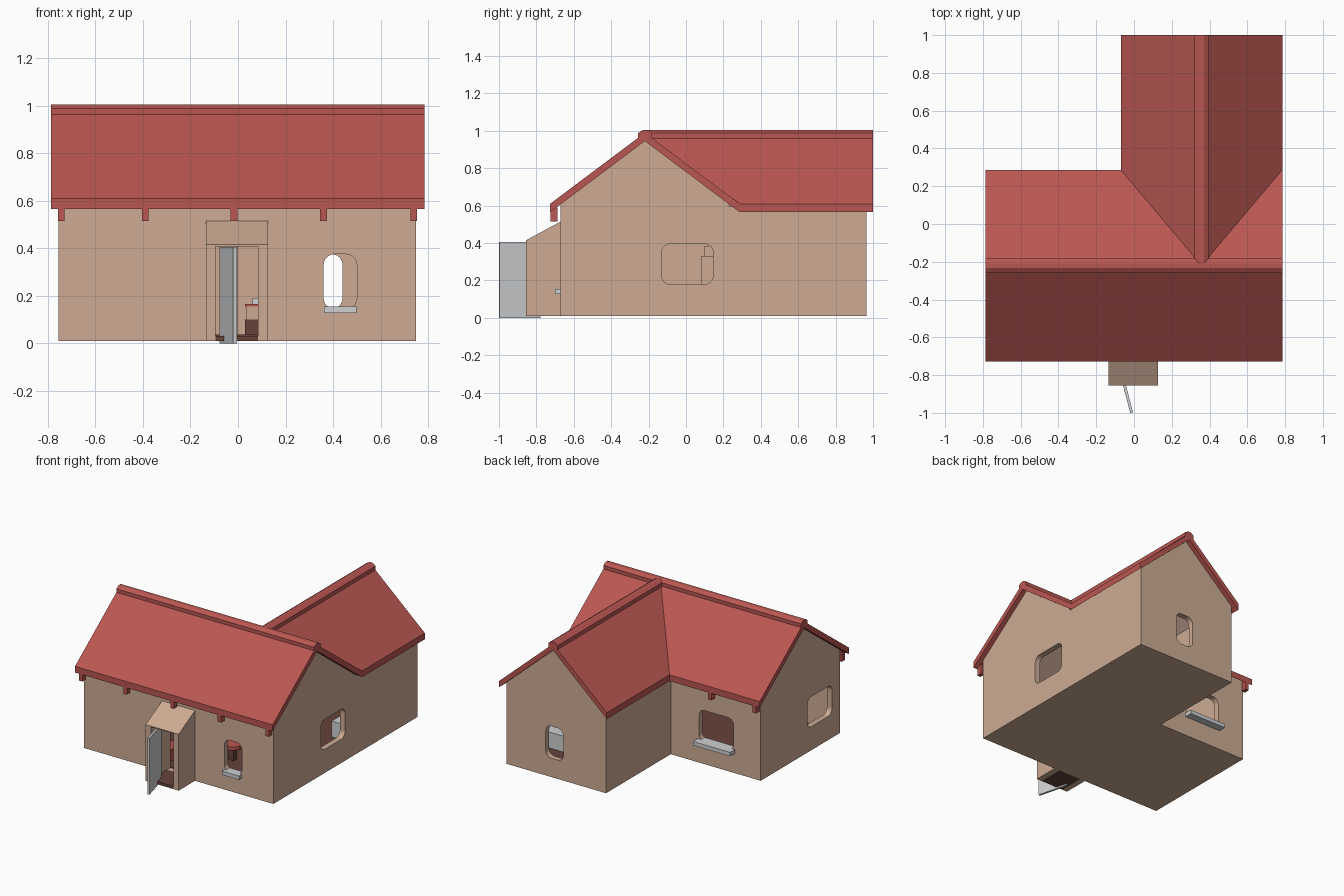
import bpy, bmesh, math

if "Cube" in bpy.data.objects:
    bpy.data.objects.remove(bpy.data.objects["Cube"])

def material(name, r, g, b):
    m = bpy.data.materials.new(name)
    m.diffuse_color = (r, g, b, 1)
    m.use_nodes = True
    m.node_tree.nodes["Principled BSDF"].inputs["Base Color"].default_value = m.diffuse_color
    return m

TAN = material("wall_tan", 0.61, 0.41, 0.295)
RED = material("roof_red", 0.49, 0.095, 0.084)
GREY = material("pale_grey", 0.62, 0.63, 0.64)
BROWN = material("dark_brown", 0.13, 0.055, 0.042)

def make(name, bm, mat):
    bmesh.ops.recalc_face_normals(bm, faces=bm.faces)
    me = bpy.data.meshes.new(name)
    bm.to_mesh(me)
    bm.free()
    me.materials.append(mat)
    ob = bpy.data.objects.new(name, me)
    bpy.context.collection.objects.link(ob)
    return ob

def solid(name, low, high, mat):
    """Closed solid between two matching outlines."""
    bm = bmesh.new()
    a = [bm.verts.new(p) for p in low]
    b = [bm.verts.new(p) for p in high]
    bm.faces.new(a)
    bm.faces.new(b)
    n = len(a)
    for i in range(n):
        j = (i + 1) % n
        bm.faces.new((a[i], a[j], b[j], b[i]))
    return make(name, bm, mat)

def prism(name, pts, axis, lo, hi, mat):
    """Extrude a 2D outline along an axis."""
    def at(p, d):
        return {'x': (d, p[0], p[1]), 'y': (p[0], d, p[1]), 'z': (p[0], p[1], d)}[axis]
    return solid(name, [at(p, lo) for p in pts], [at(p, hi) for p in pts], mat)

def box(name, x0, x1, y0, y1, z0, z1, mat):
    return prism(name, [(x0, y0), (x1, y0), (x1, y1), (x0, y1)], 'z', z0, z1, mat)

def rounded(u0, u1, v0, v1, r=0.045, n=6):
    pts = []
    corners = ((u1 - r, v1 - r, 0), (u0 + r, v1 - r, 1), (u0 + r, v0 + r, 2), (u1 - r, v0 + r, 3))
    for cx, cy, q in corners:
        for i in range(n + 1):
            t = (q + i / n) * math.pi / 2
            pts.append((cx + r * math.cos(t), cy + r * math.sin(t)))
    return pts

def boolean(ob, other, op):
    m = ob.modifiers.new("cut", 'BOOLEAN')
    m.operation, m.solver, m.object = op, 'EXACT', other
    dg = bpy.context.evaluated_depsgraph_get()
    dg.update()
    me = bpy.data.meshes.new_from_object(ob.evaluated_get(dg))
    ob.modifiers.clear()
    ob.data = me
    bpy.data.objects.remove(other)

# Roof lines (undersides): main ridge runs along x, wing ridge along y
YR, XR = -0.22, 0.3575
HM, HW = 0.507, 0.4275
EAVE, PEAK, THICK = 0.565, 0.945, 0.045
def main_z(y): return PEAK - (PEAK - EAVE) * abs(y - YR) / HM
def wing_z(x): return PEAK - (PEAK - EAVE) * abs(x - XR) / HW

def gable(c, a, b, z0, f, drop=0.0):
    return [(a, z0), (b, z0), (b, f(b) - drop), (c, PEAK - drop), (a, f(a) - drop)]

# Hollow L-shaped walls
walls = prism("walls", gable(YR, -0.67, 0.23, 0.01, main_z), 'x', -0.755, 0.75, TAN)
boolean(walls, prism("w", gable(XR, -0.04, 0.75, 0.01, wing_z), 'y', -0.2, 0.965, TAN), 'UNION')
boolean(walls, prism("c", gable(YR, -0.63, 0.19, 0.03, main_z, 0.04), 'x', -0.715, 0.71, TAN), 'DIFFERENCE')
boolean(walls, prism("c", gable(XR, 0.0, 0.71, 0.03, wing_z, 0.04), 'y', -0.19, 0.925, TAN), 'DIFFERENCE')

# Rounded window openings
for axis, u0, u1, v0, v1, lo, hi in (
        ('y', 0.36, 0.50, 0.145, 0.375, -0.75, -0.60),
        ('y', 0.30, 0.44, 0.145, 0.375, 0.90, 1.00),
        ('y', -0.54, -0.265, 0.17, 0.395, 0.15, 0.28),
        ('x', -0.13, 0.145, 0.18, 0.395, 0.68, 0.80),
        ('x', -0.58, -0.30, 0.18, 0.395, -0.80, -0.68)):
    boolean(walls, prism("c", rounded(u0, u1, v0, v1), axis, lo, hi, TAN), 'DIFFERENCE')

# Porch with its doorway running through the front wall
porch = prism("porch", [(-0.855, 0.01), (-0.65, 0.01), (-0.65, 0.526), (-0.855, 0.415)],
              'x', -0.135, 0.127, TAN)
for ob, z0 in ((walls, 0.03), (porch, 0.0)):
    boolean(ob, box("c", -0.095, 0.085, -0.95, -0.58, z0, 0.408, TAN), 'DIFFERENCE')
box("porch_floor", -0.095, 0.085, -0.855, -0.67, 0.01, 0.03, BROWN)
box("main_floor", -0.715, 0.71, -0.63, 0.19, 0.03, 0.036, BROWN)
box("wing_floor", 0.0, 0.71, 0.19, 0.925, 0.03, 0.036, BROWN)

# Window sills
box("front_sill", 0.362, 0.498, -0.70, -0.63, 0.128, 0.155, GREY)
box("back_sill", -0.55, -0.255, 0.19, 0.285, 0.152, 0.18, GREY)

# Open door, swung outwards
d = [(-0.077, -0.782), (-0.02, -1.0), (-0.005, -0.997), (-0.063, -0.778)]
prism("door", d, 'z', 0.0, 0.405, GREY)

# Roof slopes, mitred along the valleys
def slope(name, plan, f):
    low = [(x, y, f(x, y)) for x, y in plan]
    solid(name, low, [(x, y, z + THICK) for x, y, z in low], RED)

X0, X1, Y0, Y1 = -0.787, XR + HW, YR - HM, YR + HM
W0 = XR - HW
fm = lambda x, y: main_z(y)
fw = lambda x, y: wing_z(x)
slope("main_roof_front", [(X0, Y0), (X1, Y0), (X1, YR), (X0, YR)], fm)
slope("main_roof_back_left", [(X0, YR), (XR, YR), (W0, Y1), (X0, Y1)], fm)
slope("main_roof_back_right", [(XR, YR), (X1, YR), (X1, Y1)], fm)
slope("wing_roof_left", [(XR, YR), (XR, 1.0), (W0, 1.0), (W0, Y1)], fw)
slope("wing_roof_right", [(XR, YR), (X1, Y1), (X1, 1.0), (XR, 1.0)], fw)

# Ridge caps
def cap(c):
    return [(c - 0.037, 0.96), (c + 0.037, 0.96), (c + 0.037, 0.988), (c + 0.012, 1.004),
            (c - 0.012, 1.004), (c - 0.037, 0.988)]
prism("main_ridge_cap", cap(YR), 'x', X0, X1, RED)
prism("wing_ridge_cap", cap(XR), 'y', YR, 1.0, RED)

# Rafter ends under the main eaves
for i, x in enumerate((-0.743, -0.39, -0.017, 0.36, 0.74)):
    box(f"front_rafter_{i}", x - 0.014, x + 0.014, -0.725, -0.688, 0.515, 0.59, RED)
    if x < -0.1:
        box(f"back_rafter_{i}", x - 0.014, x + 0.014, 0.248, 0.285, 0.515, 0.59, RED)

# Furniture glimpsed through the openings
box("bed_base", 0.03, 0.27, 0.45, 0.90, 0.036, 0.10, BROWN)
box("bed_mattress", 0.035, 0.265, 0.455, 0.895, 0.10, 0.155, TAN)
box("bed_blanket", 0.03, 0.27, 0.45, 0.70, 0.155, 0.165, RED)
box("bed_pillow", 0.06, 0.24, 0.78, 0.88, 0.155, 0.19, GREY)
box("cupboard", 0.14, 0.28, 0.08, 0.30, 0.036, 0.33, TAN)
box("cupboard_box", 0.16, 0.26, 0.10, 0.20, 0.33, 0.385, TAN)
box("sofa_seat", -0.48, -0.14, -0.60, -0.44, 0.036, 0.12, RED)
box("sofa_back", -0.48, -0.14, -0.62, -0.58, 0.036, 0.22, BROWN)
box("low_chest", 0.50, 0.70, 0.35, 0.65, 0.036, 0.15, GREY)
ring = [(0.17 + 0.07 * math.cos(a * math.pi / 8), -0.30 + 0.07 * math.sin(a * math.pi / 8)) for a in range(16)]
prism("stool_seat", ring, 'z', 0.13, 0.155, RED)
box("stool_leg", 0.15, 0.19, -0.32, -0.28, 0.036, 0.13, BROWN)
